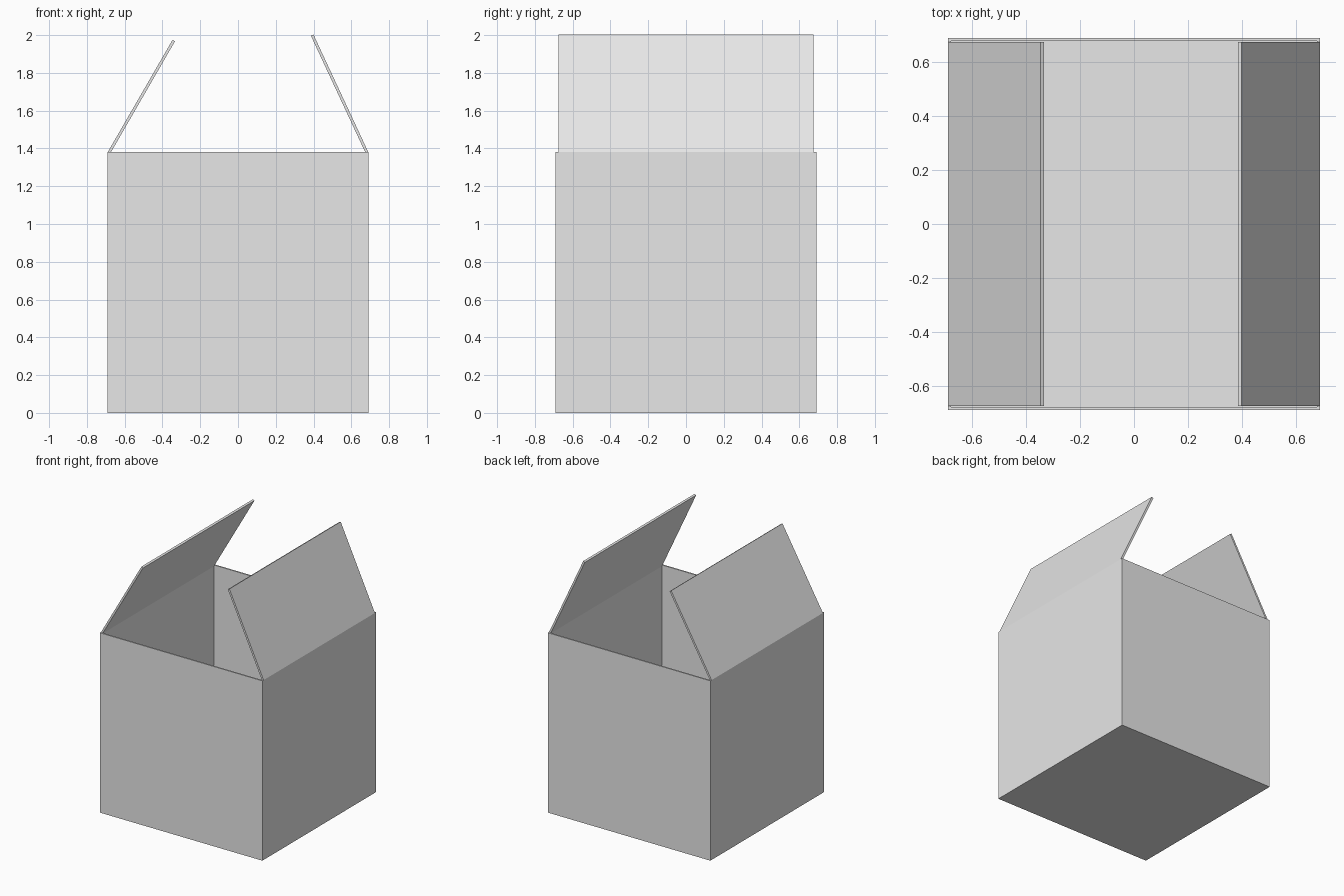
import bpy, bmesh
from math import radians
from mathutils import Matrix

HALF = 0.69       # half width of the box
HEIGHT = 1.38     # height of the rim
WALL = 0.015      # board thickness
FLAP = 0.687      # flap length

cube = bpy.data.objects.get("Cube")
if cube:
    bpy.data.objects.remove(cube, do_unlink=True)

grey = bpy.data.materials.new("plain grey")
grey.use_nodes = True
colour = (0.8, 0.8, 0.8, 1)
grey.diffuse_color = colour
grey.node_tree.nodes["Principled BSDF"].inputs["Base Color"].default_value = colour


def add_object(name, bm):
    bmesh.ops.recalc_face_normals(bm, faces=bm.faces)
    mesh = bpy.data.meshes.new(name)
    bm.to_mesh(mesh)
    bm.free()
    mesh.materials.append(grey)
    obj = bpy.data.objects.new(name, mesh)
    bpy.context.collection.objects.link(obj)
    return obj


def block(low, high):
    """Axis-aligned block between two corners."""
    bm = bmesh.new()
    bmesh.ops.create_cube(bm, size=1)
    for v in bm.verts:
        v.co = [a + (b - a) * (c + 0.5) for a, b, c in zip(low, high, v.co)]
    return bm


# Box body: a block hollowed from its top face
bm = block((-HALF, -HALF, 0), (HALF, HALF, HEIGHT))
top = max(bm.faces, key=lambda f: f.calc_center_median().z)
bmesh.ops.inset_region(bm, faces=[top], thickness=WALL)
opening = bmesh.ops.extrude_discrete_faces(bm, faces=[top])["faces"][0]
for v in opening.verts:
    v.co.z = WALL
add_object("box_body", bm)

# Flaps: thin boards hinged on the outer rim, leaning inwards
for name, side, lean in (("right_flap", -1, 30), ("left_flap", 1, 25)):
    inner = -side * WALL
    bm = block((min(0, inner), WALL - HALF, 0), (max(0, inner), HALF - WALL, FLAP))
    flap = add_object(name, bm)
    flap.data.transform(Matrix.Rotation(radians(-side * lean), 4, "Y"))
    flap.location = (side * HALF, 0, HEIGHT)
